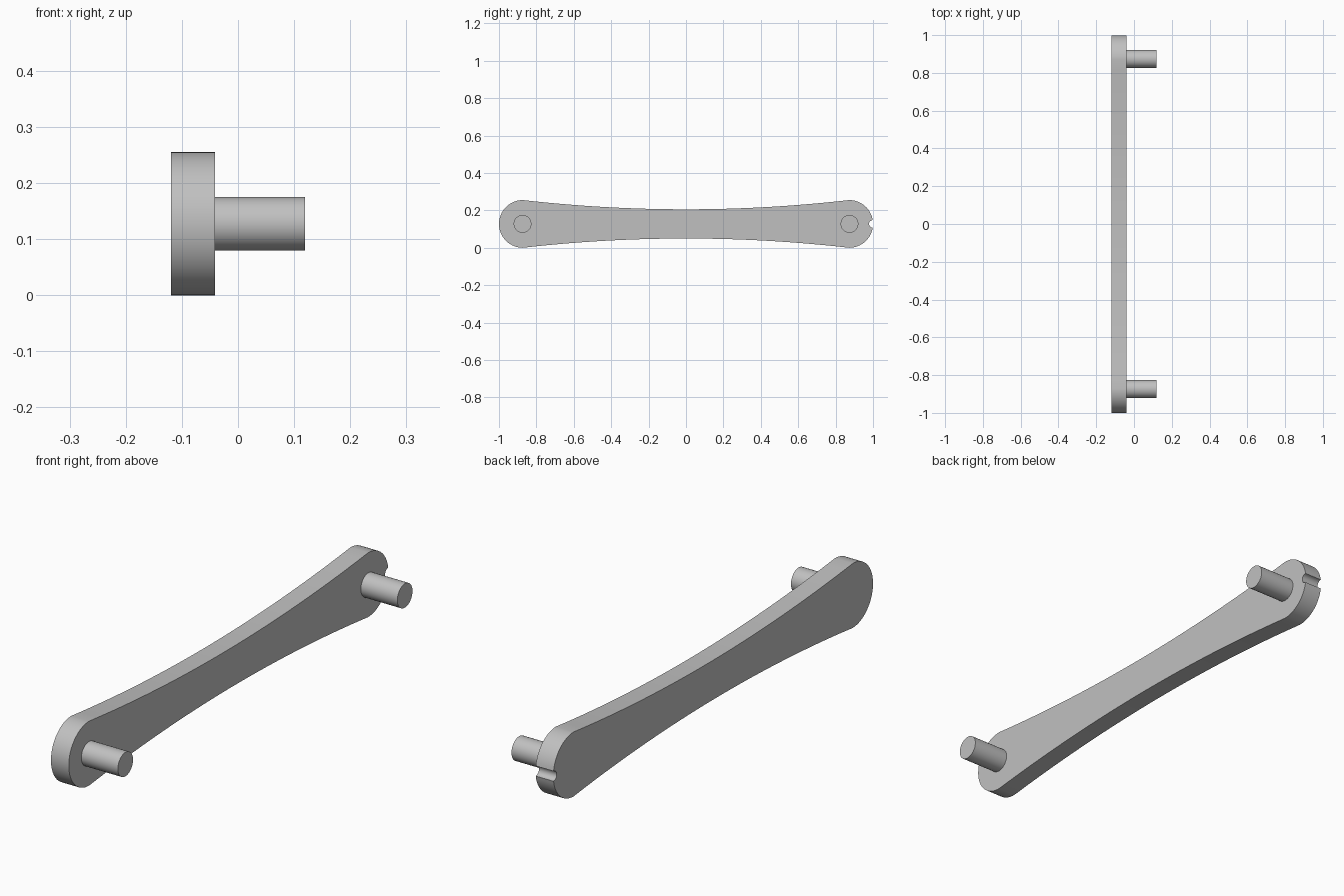
import bpy, bmesh
from math import pi, sin, cos, asin, radians

cube = bpy.data.objects.get("Cube")
if cube:
    bpy.data.objects.remove(cube, do_unlink=True)

R = 0.1275          # end radius, also the mid height
END = 1 - R         # centre of each rounded end
WAIST = 0.078       # half height at the middle
NOTCH = 0.02        # notch radius
X_BACK, X_FACE, X_TIP = -0.119, -0.041, 0.119

steel = bpy.data.materials.new("satin grey")
steel.use_nodes = True
grey = (0.53, 0.53, 0.53, 1)
steel.diffuse_color = grey
steel.node_tree.nodes["Principled BSDF"].inputs["Base Color"].default_value = grey


def arc(cy, r, a0, a1, n):
    return [(cy + r * cos(a0 + (a1 - a0) * i / n),
             R + r * sin(a0 + (a1 - a0) * i / n)) for i in range(n + 1)]


def waist(side, n=32):
    """Concave edge running from +y to -y on the upper or lower side."""
    pts = []
    for i in range(1, n):
        t = 1 - 2 * i / n
        pts.append((END * t, R + side * (WAIST + (R - WAIST) * t * t)))
    return pts


def extrude(name, outline, x0, x1):
    """Solid from a closed (y, z) outline pushed along x."""
    bm = bmesh.new()
    face = bm.faces.new([bm.verts.new((x0, y, z)) for y, z in outline])
    top = bmesh.ops.extrude_face_region(bm, geom=[face])["geom"]
    verts = [g for g in top if isinstance(g, bmesh.types.BMVert)]
    bmesh.ops.translate(bm, verts=verts, vec=(x1 - x0, 0, 0))
    bmesh.ops.recalc_face_normals(bm, faces=bm.faces)
    mesh = bpy.data.meshes.new(name)
    bm.to_mesh(mesh)
    bm.free()
    mesh.materials.append(steel)
    obj = bpy.data.objects.new(name, mesh)
    bpy.context.collection.objects.link(obj)
    bpy.ops.object.select_all(action="DESELECT")
    obj.select_set(True)
    bpy.context.view_layer.objects.active = obj
    bpy.ops.object.shade_smooth_by_angle(angle=radians(30))
    return obj


# Bar: two round ends, a slim waist and a small notch in the rear end
gap = asin(NOTCH / R)
lip = END + R * cos(gap)
outline = arc(END, R, gap, pi / 2, 16)
outline += waist(1)
outline += arc(-END, R, pi / 2, 3 * pi / 2, 32)
outline += waist(-1)[::-1]
outline += arc(END, R, -pi / 2, -gap, 16)
outline += arc(lip, NOTCH, 3 * pi / 2, pi / 2, 12)[1:-1]
extrude("bar", outline, X_BACK, X_FACE)

# Pins on the +x face
for name, side in (("front_pin", -1), ("rear_pin", 1)):
    extrude(name, arc(side * 0.874, 0.0475, 0, 2 * pi, 48)[:-1], X_FACE, X_TIP)
